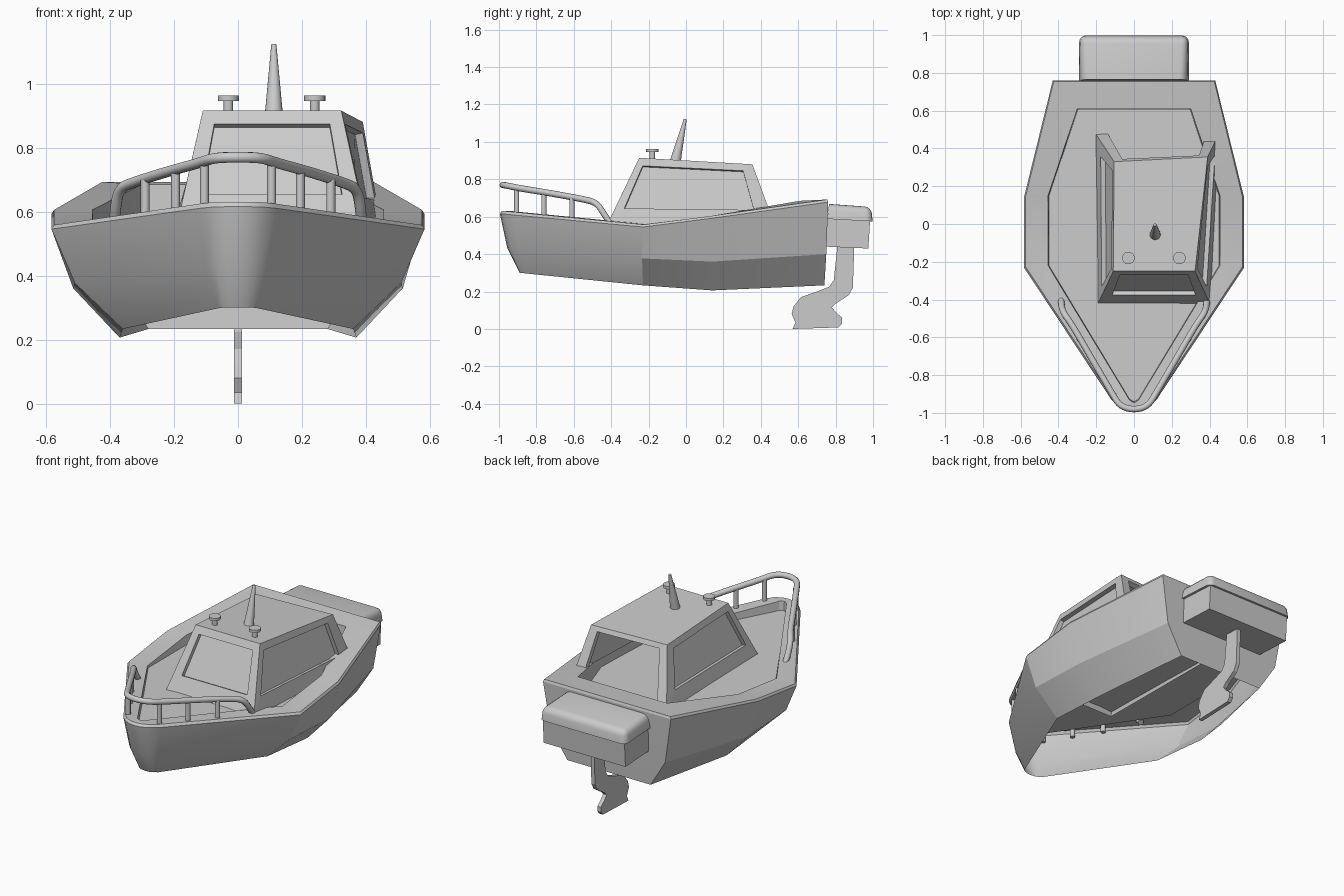
import bpy, bmesh, math
from mathutils import Vector

if "Cube" in bpy.data.objects:
    bpy.data.objects.remove(bpy.data.objects["Cube"])


def add_object(name, bm, smooth=None):
    bmesh.ops.recalc_face_normals(bm, faces=bm.faces)
    mesh = bpy.data.meshes.new(name)
    bm.to_mesh(mesh)
    bm.free()
    ob = bpy.data.objects.new(name, mesh)
    bpy.context.collection.objects.link(ob)
    if smooth:
        bpy.ops.object.select_all(action='DESELECT')
        ob.select_set(True)
        bpy.context.view_layer.objects.active = ob
        bpy.ops.object.shade_smooth_by_angle(angle=math.radians(smooth))
    return ob


def tube(name, points, radius, kind='POLY'):
    cu = bpy.data.curves.new(name, 'CURVE')
    cu.dimensions = '3D'
    cu.bevel_depth = radius
    cu.bevel_resolution = 3
    cu.resolution_u = 6
    cu.use_fill_caps = True
    sp = cu.splines.new(kind)
    sp.points.add(len(points) - 1)
    for p, co in zip(sp.points, points):
        p.co = (*co, 1)
    if kind == 'NURBS':
        sp.order_u = 3
        sp.use_endpoint_u = True
    ob = bpy.data.objects.new(name, cu)
    bpy.context.collection.objects.link(ob)
    return ob


def cone(name, base, tip, r1, r2, sides=20):
    base, tip = Vector(base), Vector(tip)
    bm = bmesh.new()
    bmesh.ops.create_cone(bm, cap_ends=True, segments=sides, radius1=r1, radius2=r2,
                          depth=(tip - base).length)
    rot = (tip - base).to_track_quat('Z', 'Y').to_matrix().to_4x4()
    bm.transform(rot)
    bmesh.ops.translate(bm, verts=bm.verts, vec=(base + tip) / 2)
    return add_object(name, bm, 35)


# Hull: half outlines from keel opening up to gunwale, in and down to the deck
def ring(xs, ys, zs):
    half = list(zip(xs, ys, zs))
    return half + [(-x, y, z) for x, y, z in half[:0:-1]]


rings = [
    ring([0, .025, .045, .065, .36, .37, .28], [-.89, -.888, -.88, -.86, -.23, .14, .74],
         [.3, .3, .3, .297, .233, .206, .233]),
    ring([0, .035, .068, .10, .51, .515, .385], [-.955, -.95, -.932, -.90, -.235, .14, .75],
         [.43, .43, .43, .427, .377, .36, .40]),
    ring([0, .04, .08, .12, .583, .583, .43], [-.995, -.99, -.97, -.93, -.23, .14, .76],
         [.615, .615, .614, .61, .545, .592, .678]),
    ring([0, .039, .077, .115, .575, .575, .425], [-.985, -.98, -.96, -.92, -.225, .14, .755],
         [.63, .63, .629, .625, .558, .605, .692]),
    ring([0, .012, .025, .04, .455, .455, .30], [-.945, -.94, -.93, -.905, -.22, .15, .61],
         [.63, .63, .63, .627, .561, .605, .685]),
    ring([0, .012, .025, .04, .45, .45, .297], [-.94, -.935, -.925, -.90, -.22, .15, .605],
         [.575, .575, .575, .573, .55, .55, .55]),
]
bm = bmesh.new()
loops = [[bm.verts.new(p) for p in r] for r in rings]
n = len(loops[0])
for a, b in zip(loops, loops[1:]):
    for i in range(n):
        j = (i + 1) % n
        bm.faces.new((a[i], a[j], b[j], b[i]))
bm.faces.new(loops[-1])
add_object("hull", bm, 21)


# Cabin: leaning walls with recessed window panes and an open back
FL, FR, BL, BR = [Vector(p) for p in
                  ((-.195, -.43, .54), (.405, -.43, .54), (-.205, .48, .54), (.45, .48, .54))]
fl, fr, bl, br = [Vector(p) for p in
                  ((-.11, -.25, .915), (.323, -.25, .915), (-.105, .33, .88), (.39, .355, .88))]
centre = Vector((.11, 0, .72))


def wall(bm, a, b, c, d, u0, u1, v0, v1, depth, pane=True):
    def at(u, v):
        return a.lerp(b, u).lerp(d.lerp(c, u), v)
    normal = (b - a).cross(d - a).normalized()
    if normal.dot(centre - a) < 0:
        normal = -normal
    outer = [a, b, c, d]
    hole = [at(u0, v0), at(u1, v0), at(u1, v1), at(u0, v1)]
    inner = [p + normal * depth for p in hole]
    vo, vh, vi = [[bm.verts.new(p) for p in q] for q in (outer, hole, inner)]
    for p, q in ((vo, vh), (vh, vi)):
        for i in range(4):
            if i == 0 and not pane:
                continue
            j = (i + 1) % 4
            bm.faces.new((p[i], p[j], q[j], q[i]))
    if pane:
        bm.faces.new(vi)


bm = bmesh.new()
wall(bm, FL, FR, fr, fl, .1, .9, .3, .89, .025)
wall(bm, FR, BR, br, fr, .06, .9, .28, .89, .025)
wall(bm, FL, BL, bl, fl, .06, .9, .28, .89, .025)
wall(bm, BL, BR, br, bl, .1, .9, 0, .92, .03, pane=False)
bm.faces.new([bm.verts.new(p) for p in (fl, fr, br, bl)])
bmesh.ops.remove_doubles(bm, verts=bm.verts, dist=.0005)
add_object("cabin", bm)

# Roof fittings
for x in (-.03, .24):
    cone("roof_lamp_stem", (x, -.18, .90), (x, -.18, .948), .015, .015)
    cone("roof_lamp_cap", (x, -.18, .946), (x, -.18, .963), .033, .033)
cone("mast", (.112, -.057, .895), (.112, -.004, 1.122), .029, .008)

# Bow rail with posts
side = [(.385, -.40, .56), (.385, -.43, .60), (.372, -.475, .672), (.33, -.53, .69),
        (.22, -.72, .725), (.12, -.89, .752), (.075, -.965, .768)]
path = side + [(0, -.985, .77)] + [(-x, y, z) for x, y, z in reversed(side)]
tube("bow_rail", path, .017, 'NURBS')
for s in (-1, 1):
    for x, y, z in ((.29, -.61, .70), (.195, -.76, .73), (.105, -.905, .755)):
        tube("rail_post", [(s * x, y, .555), (s * x, y, z)], .014)


# Outboard motor
def extruded(name, profile, half, smooth=None):
    bm = bmesh.new()
    face = bm.faces.new([bm.verts.new((-half, y, z)) for y, z in profile])
    geo = bmesh.ops.extrude_face_region(bm, geom=[face])['geom']
    bmesh.ops.translate(bm, vec=(2 * half, 0, 0),
                        verts=[v for v in geo if isinstance(v, bmesh.types.BMVert)])
    return add_object(name, bm, smooth)


extruded("motor_body", [(.75, .44), (.975, .43), (.985, .595), (.755, .595)], .275)
bm = bmesh.new()
low = [(-.29, .755, .588), (.29, .755, .588), (.29, .998, .575), (-.29, .998, .575)]
high = [(-.275, .765, .668), (.275, .765, .668), (.285, .99, .652), (-.285, .99, .652)]
lo, hi = [[bm.verts.new(p) for p in q] for q in (low, high)]
bm.faces.new(lo)
bm.faces.new(hi)
for i in range(4):
    bm.faces.new((lo[i], lo[i - 1], hi[i - 1], hi[i]))
rounded = [e for e in bm.edges if all(v.co.y > .9 or v.co.z > .62 for v in e.verts)
           and not (e.verts[0].co.z < .6 and e.verts[1].co.z < .6)
           and any(v.co.y > .9 for v in e.verts)]
bmesh.ops.bevel(bm, geom=rounded, offset=.035, segments=4, profile=.5, affect='EDGES')
add_object("motor_cover", bm, 35)
extruded("motor_leg", [
    (.81, .45), (.90, .45), (.892, .22), (.87, .18), (.80, .135), (.78, .115), (.80, .09),
    (.835, .06), (.835, .03), (.815, .008), (.57, 0), (.585, .035), (.565, .08), (.575, .12),
    (.615, .17), (.70, .20), (.765, .225), (.79, .26)], .012)
